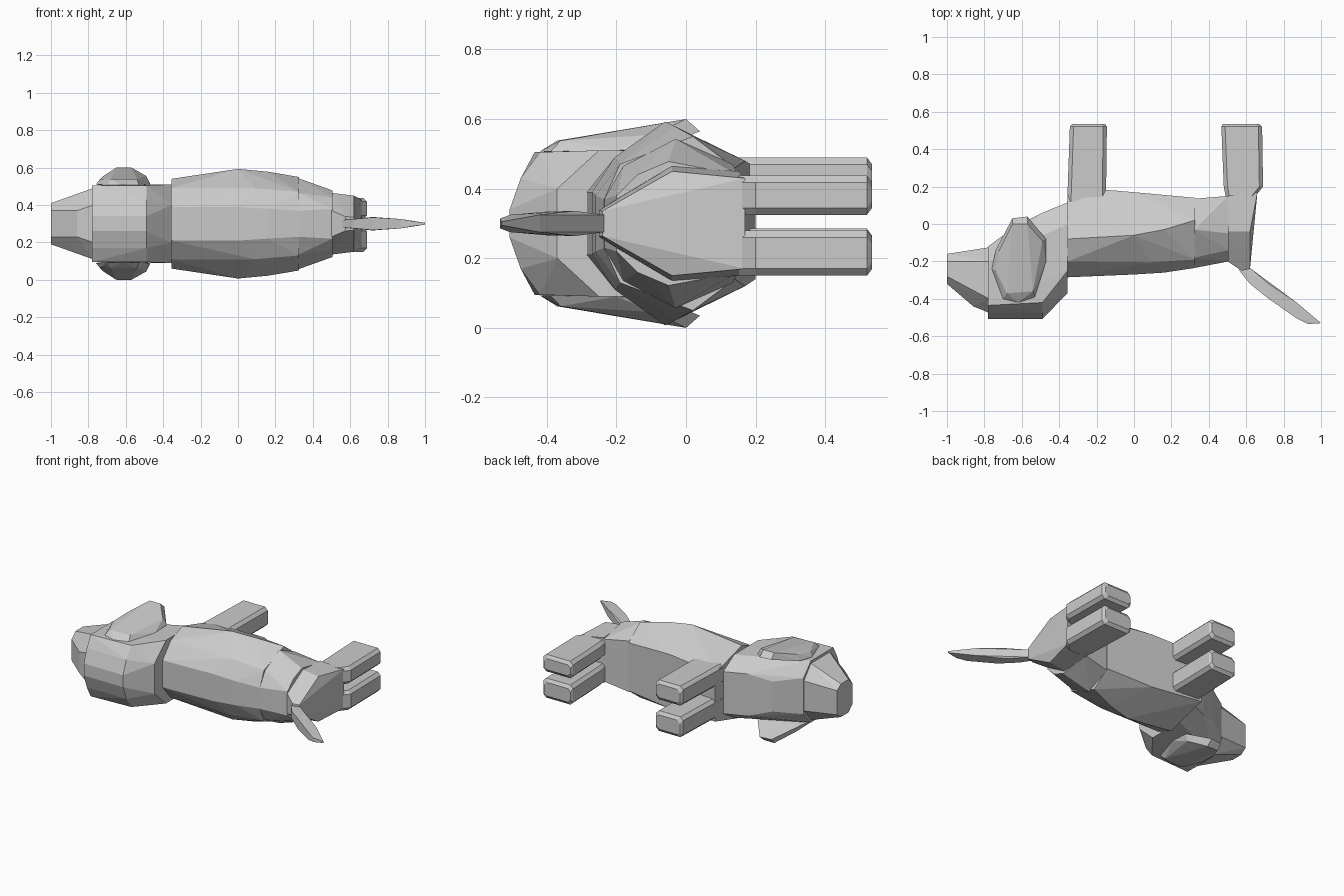
import bpy, bmesh

MID = 0.30  # side-to-side centre plane of the lying dog


def hull(name, pts):
    """Faceted convex solid around a handful of points."""
    bm = bmesh.new()
    for p in pts:
        bm.verts.new(p)
    res = bmesh.ops.convex_hull(bm, input=bm.verts)
    junk = {g for g in res["geom_interior"] + res["geom_unused"]
            if isinstance(g, bmesh.types.BMVert)}
    bmesh.ops.delete(bm, geom=list(junk), context='VERTS')
    bmesh.ops.dissolve_limit(bm, angle_limit=0.02, verts=bm.verts, edges=bm.edges)
    bmesh.ops.recalc_face_normals(bm, faces=bm.faces)
    me = bpy.data.meshes.new(name)
    bm.to_mesh(me)
    bm.free()
    ob = bpy.data.objects.new(name, me)
    bpy.context.collection.objects.link(ob)
    return ob


def sections(name, secs):
    """Symmetric solid: for each x, a list of (y, half width)."""
    return hull(name, [(x, y, MID + s * w) for x, prof in secs
                       for y, w in prof for s in (-1, 1)])


# torso
sections("torso", [
    (-0.355, [(-0.285, 0.09), (-0.20, 0.19), (-0.08, 0.24), (0.20, 0.16)]),
    (0.0, [(-0.27, 0.09), (-0.06, 0.293), (0.17, 0.18)]),
    (0.09, [(-0.205, 0.19)]),
    (0.16, [(-0.26, 0.08), (-0.03, 0.278)]),
    (0.325, [(-0.235, 0.07), (-0.19, 0.17), (0.02, 0.25), (0.14, 0.16)])])

# loin and rump
sections("loin", [
    (0.323, [(-0.235, 0.07), (-0.18, 0.165), (-0.03, 0.243), (0.135, 0.17)]),
    (0.505, [(-0.20, 0.08), (-0.14, 0.14), (-0.05, 0.178), (0.15, 0.14)])])
sections("rump", [
    (0.50, [(-0.20, 0.07), (-0.04, 0.165), (0.15, 0.15)]),
    (0.575, [(-0.25, 0.038)]),
    (0.62, [(-0.24, 0.036), (-0.04, 0.15)]),
    (0.66, [(0.17, 0.13)])])

# head with neck, and muzzle
sections("head", [
    (-0.78, [(-0.507, 0.04), (-0.475, 0.13), (-0.435, 0.205), (-0.20, 0.205), (-0.12, 0.12)]),
    (-0.63, [(-0.01, 0.10)]),
    (-0.49, [(-0.507, 0.04), (-0.475, 0.13), (-0.42, 0.205), (0.06, 0.14)]),
    (-0.355, [(-0.37, 0.10), (-0.25, 0.21), (0.0, 0.21), (0.115, 0.14)])])
sections("muzzle", [
    (-1.0, [(-0.32, 0.07), (-0.28, 0.11), (-0.20, 0.11), (-0.16, 0.08)]),
    (-0.86, [(-0.44, 0.07)]),
    (-0.775, [(-0.475, 0.10), (-0.40, 0.19), (-0.20, 0.19), (-0.125, 0.10)])])

# ears: flared flaps, thick at the tip
outer = [(-0.65, 0.0, 0.30), (-0.57, 0.0, 0.30), (-0.49, -0.09, 0.255), (-0.72, -0.14, 0.255),
         (-0.54, -0.36, 0.238), (-0.68, -0.37, 0.238), (-0.74, -0.25, 0.235)]
inner = [(-0.65, 0.03, 0.265), (-0.57, 0.04, 0.265), (-0.47, -0.08, 0.215), (-0.47, -0.2, 0.21),
         (-0.53, -0.39, 0.207), (-0.62, -0.42, 0.207), (-0.70, -0.40, 0.207),
         (-0.76, -0.24, 0.21), (-0.74, -0.14, 0.215)]
for side, s in (("left", 1), ("right", -1)):
    hull(side + "_ear", [(x, y, MID + s * z) for x, y, z in outer + inner]
         + [(-0.62, -0.2, MID + s * 0.19)])


# legs: chamfered posts pointing to +y
def leg(name, rings):
    pts = []
    for y, x0, x1, z0, z1, c in rings:
        for x, dx in ((x0, c), (x1, -c)):
            for z, dz in ((z0, c), (z1, -c)):
                pts += [(x + dx, y, z), (x, y, z + dz)]
    return hull(name, pts)


for name, z0, z1 in (("left", 0.36, 0.49), ("right", 0.15, 0.285)):
    leg(name + "_front_leg", [(0.12, -0.357, -0.15, z0, z1, 0.02),
                              (0.52, -0.343, -0.145, z0, z1, 0.02),
                              (0.535, -0.33, -0.155, z0 + 0.02, z1 - 0.02, 0.02)])
for name, z0, z1 in (("left", 0.325, 0.438), ("right", 0.15, 0.28)):
    leg(name + "_hind_leg", [(0.15, 0.49, 0.65, z0, z1, 0.02),
                             (0.20, 0.48, 0.69, z0, z1, 0.02),
                             (0.52, 0.467, 0.685, z0, z1, 0.02),
                             (0.535, 0.475, 0.67, z0 + 0.02, z1 - 0.02, 0.02)])

# tail
sections("tail", [
    (0.56, [(-0.245, 0.02)]), (0.62, [(-0.235, 0.025), (-0.32, 0.025)]),
    (0.72, [(-0.32, 0.036), (-0.40, 0.034)]),
    (0.87, [(-0.42, 0.025), (-0.505, 0.025)]),
    (0.93, [(-0.535, 0.014)]), (1.0, [(-0.53, 0.005)])])
